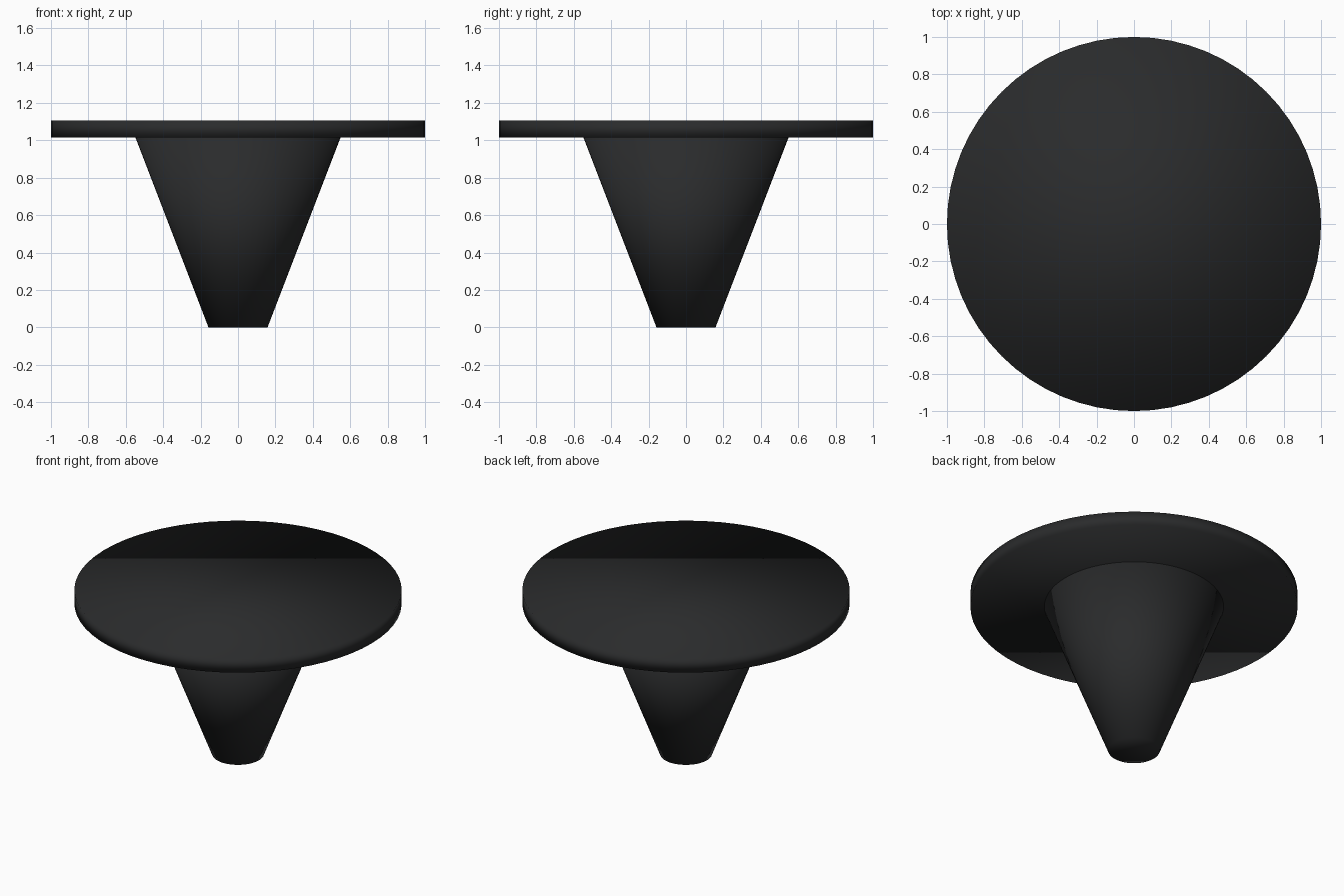
import bpy

if "Cube" in bpy.data.objects:
    bpy.data.objects.remove(bpy.data.objects["Cube"])

mat = bpy.data.materials.new("black_finish")
mat.diffuse_color = (0.023, 0.024, 0.025, 1)
mat.use_nodes = True
mat.node_tree.nodes["Principled BSDF"].inputs["Base Color"].default_value = mat.diffuse_color


def round_part(name, r_bottom, r_top, z_bottom, z_top, sides=64):
    """Closed, fully smooth-shaded round part between two heights."""
    bpy.ops.mesh.primitive_cone_add(
        vertices=sides, radius1=r_bottom, radius2=r_top,
        depth=z_top - z_bottom, end_fill_type='NGON',
        location=(0, 0, (z_bottom + z_top) / 2))
    obj = bpy.context.object
    obj.name = name
    obj.data.materials.append(mat)
    bpy.ops.object.shade_smooth()
    return obj


# Tapered pedestal, narrow at the floor
round_part("pedestal", 0.158, 0.548, 0.0, 1.014)

# Round table top
round_part("table_top", 1.0, 1.0, 1.014, 1.107)
